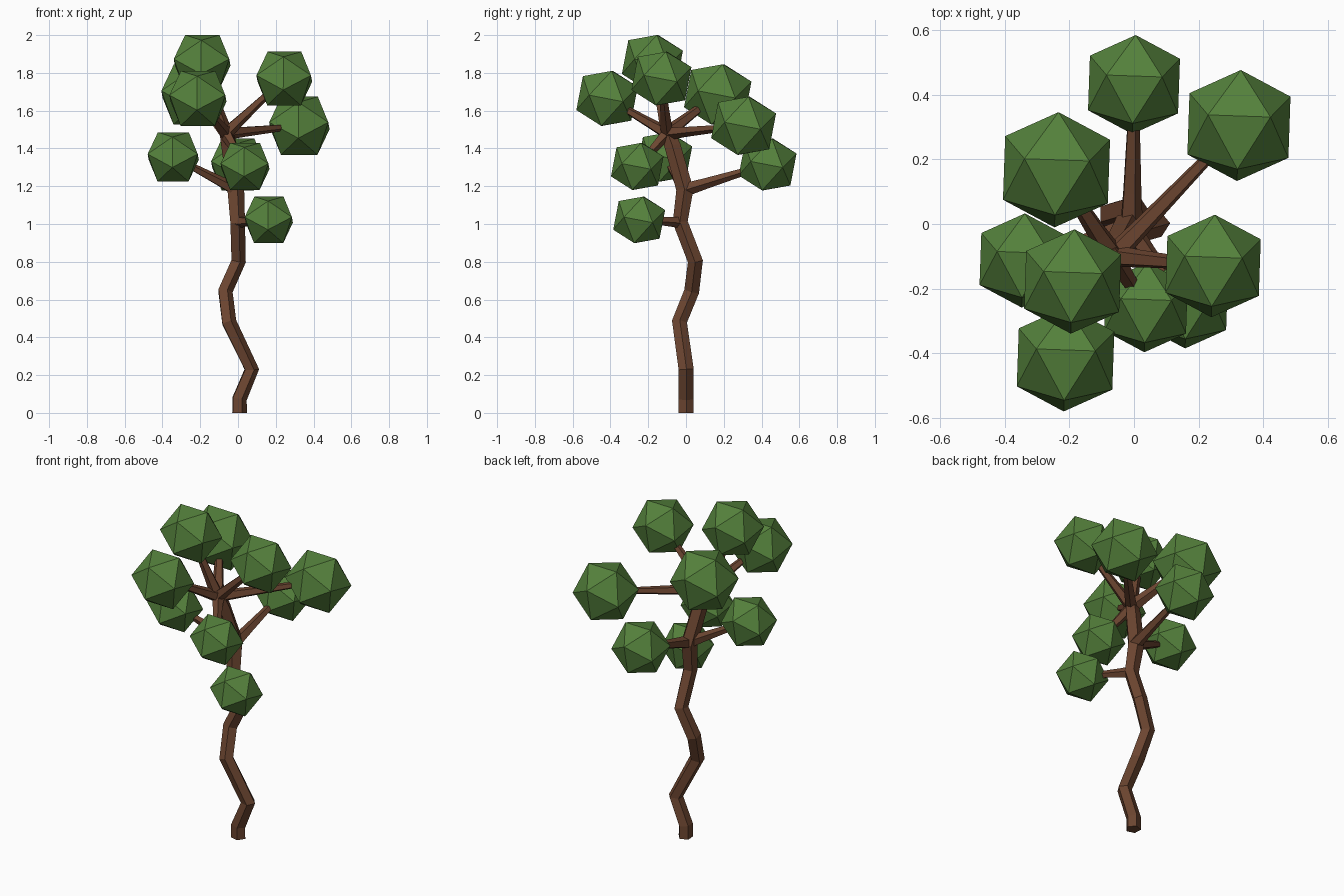
import bpy, bmesh, math
from mathutils import Vector, Matrix

if "Cube" in bpy.data.objects:
    bpy.data.objects.remove(bpy.data.objects["Cube"])


def material(name, color):
    m = bpy.data.materials.new(name)
    m.diffuse_color = (*color, 1)
    m.use_nodes = True
    m.node_tree.nodes["Principled BSDF"].inputs["Base Color"].default_value = m.diffuse_color
    return m


BARK = material("bark", (0.15, 0.06, 0.03))
LEAF = material("leaf", (0.09, 0.22, 0.045))


def finish(name, bm, mat):
    bmesh.ops.recalc_face_normals(bm, faces=bm.faces)
    me = bpy.data.meshes.new(name)
    bm.to_mesh(me)
    bm.free()
    me.materials.append(mat)
    ob = bpy.data.objects.new(name, me)
    bpy.context.collection.objects.link(ob)
    return ob


def limb(name, points, radii, sides=5):
    """Faceted tube along a path, with closed ends."""
    pts = [Vector(p) for p in points]
    bm = bmesh.new()
    rings = []
    side = None
    for i, p in enumerate(pts):
        t = Vector()
        if i > 0:
            t += (p - pts[i - 1]).normalized()
        if i < len(pts) - 1:
            t += (pts[i + 1] - p).normalized()
        if i == 0 and name == "trunk":
            t = Vector((0, 0, 1))          # flat foot on the ground
        t.normalize()
        if side is None:
            side = Vector((0, -1, 0)) if abs(t.y) < 0.8 else Vector((0, 0, 1))
        side = (side - t * side.dot(t)).normalized()
        other = t.cross(side)
        rings.append([bm.verts.new(p + radii[i] * (
            math.cos(a) * side + math.sin(a) * other))
            for a in [2 * math.pi * (k + 0.3) / sides for k in range(sides)]])
    for a, b in zip(rings, rings[1:]):
        for k in range(sides):
            j = (k + 1) % sides
            bm.faces.new((a[k], a[j], b[j], b[k]))
    bm.faces.new(rings[0])
    bm.faces.new(rings[-1])
    return finish(name, bm, BARK)


def leaf_ball(name, center, radius):
    """Icosahedron resting nearly face-up, tipped slightly towards the front."""
    bm = bmesh.new()
    bmesh.ops.create_icosphere(bm, subdivisions=1, radius=radius)
    bm.faces.ensure_lookup_table()
    f = bm.faces[0]
    z = f.calc_center_median().normalized()
    v = f.verts[0].co
    y = -(v - z * v.dot(z)).normalized()   # face corner points to the front
    x = y.cross(z)
    align = Matrix((x, y, z)).to_4x4()
    tilt = Matrix.Rotation(math.radians(10), 4, 'X')
    spin = Matrix.Rotation(math.radians(-2), 4, 'Z')
    bm.transform(Matrix.Translation(center) @ spin @ tilt @ align)
    return finish(name, bm, LEAF)


# Crooked trunk
limb("trunk",
     [(0.005, 0, 0), (0.005, 0, 0.075), (0.07, 0, 0.23), (-0.05, -0.035, 0.48),
      (-0.07, 0.03, 0.645), (0, 0.05, 0.805), (-0.005, -0.03, 1.01),
      (-0.015, -0.005, 1.18), (-0.05, -0.07, 1.41), (-0.07, -0.11, 1.52)],
     [0.042] * 5 + [0.042, 0.042, 0.048, 0.045, 0.038])

# Forks on the trunk where branches start
low, mid, top = (-0.005, -0.025, 1.01), (-0.01, -0.01, 1.18), (-0.065, -0.1, 1.48)

# Leaf balls: name, fork, centre, radius, branch thickness at the fork
crown = [
    ("low_front", low, (0.163, -0.248, 1.022), 0.147, 0.034),
    ("back", mid, (0.0, 0.432, 1.315), 0.164, 0.038),
    ("left", mid, (-0.343, -0.113, 1.355), 0.156, 0.036),
    ("front", top, (0.037, -0.258, 1.305), 0.149, 0.036),
    ("right_back", top, (0.325, 0.305, 1.52), 0.184, 0.036),
    ("left_back", top, (-0.24, 0.168, 1.686), 0.191, 0.040),
    ("right", top, (0.245, -0.13, 1.77), 0.17, 0.036),
    ("left_front", top, (-0.212, -0.418, 1.665), 0.174, 0.036),
    ("crown_top", top, (-0.19, -0.178, 1.856), 0.173, 0.038),
]
for name, fork, center, radius, thick in crown:
    a, c = Vector(fork), Vector(center)
    limb(name + "_branch", [a, a.lerp(c, 0.25), c],
         [thick, thick * 0.8, thick * 0.4])
    leaf_ball(name + "_leaves", c, radius)
